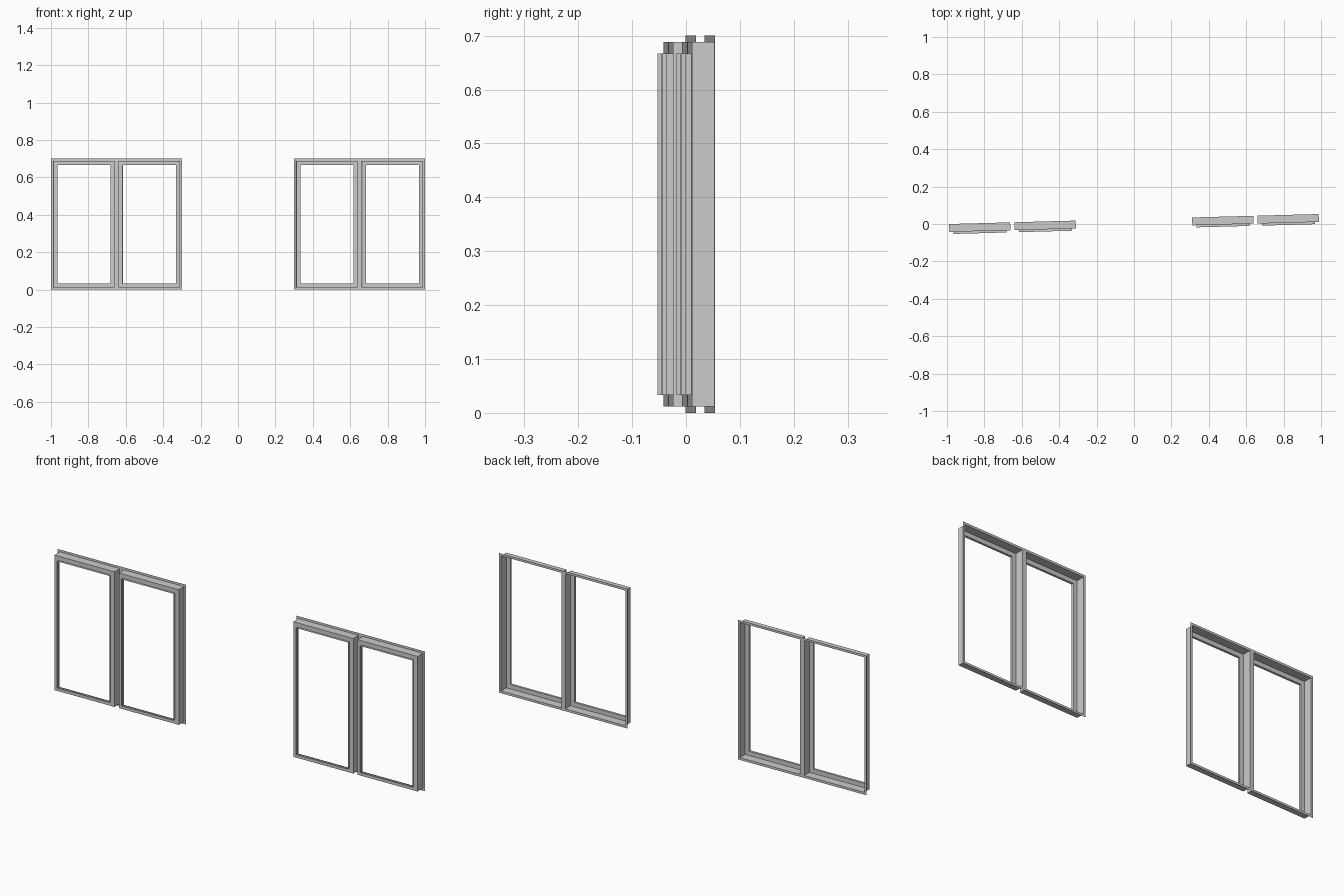
import bpy, bmesh, math
from mathutils import Matrix

if "Cube" in bpy.data.objects:
    bpy.data.objects.remove(bpy.data.objects["Cube"])

W, H = 0.35, 0.70
# frame profile: (inset from outer edge, y), flange -> wall -> front ring -> lip
PROFILE = [(0.0, 0.0265), (0.0115, 0.0265), (0.0115, -0.0155),
           (0.033, -0.0155), (0.033, -0.027)]
TILT = Matrix.Rotation(math.atan(0.027), 4, 'Z')


def window_frame(name, cx):
    """Thin sheet-metal window frame swept round a rectangle with mitred corners."""
    bm = bmesh.new()
    loops = []
    for inset, y in PROFILE:
        x0, x1 = cx - W / 2 + inset, cx + W / 2 - inset
        z0, z1 = inset, H - inset
        loops.append([bm.verts.new((x, y, z))
                      for x, z in ((x0, z0), (x1, z0), (x1, z1), (x0, z1))])
    for outer, inner in zip(loops, loops[1:]):
        for i in range(4):
            j = (i + 1) % 4
            bm.faces.new((outer[i], outer[j], inner[j], inner[i]))
    mesh = bpy.data.meshes.new(name)
    bm.transform(TILT)
    bm.to_mesh(mesh)
    bm.free()
    obj = bpy.data.objects.new(name, mesh)
    bpy.context.collection.objects.link(obj)


# two pairs of side-by-side frames
for side, centre in (("left", -0.65), ("right", 0.65)):
    for part, s in (("a", -1), ("b", 1)):
        window_frame(f"{side}_window_frame_{part}", centre + s * W / 2)
